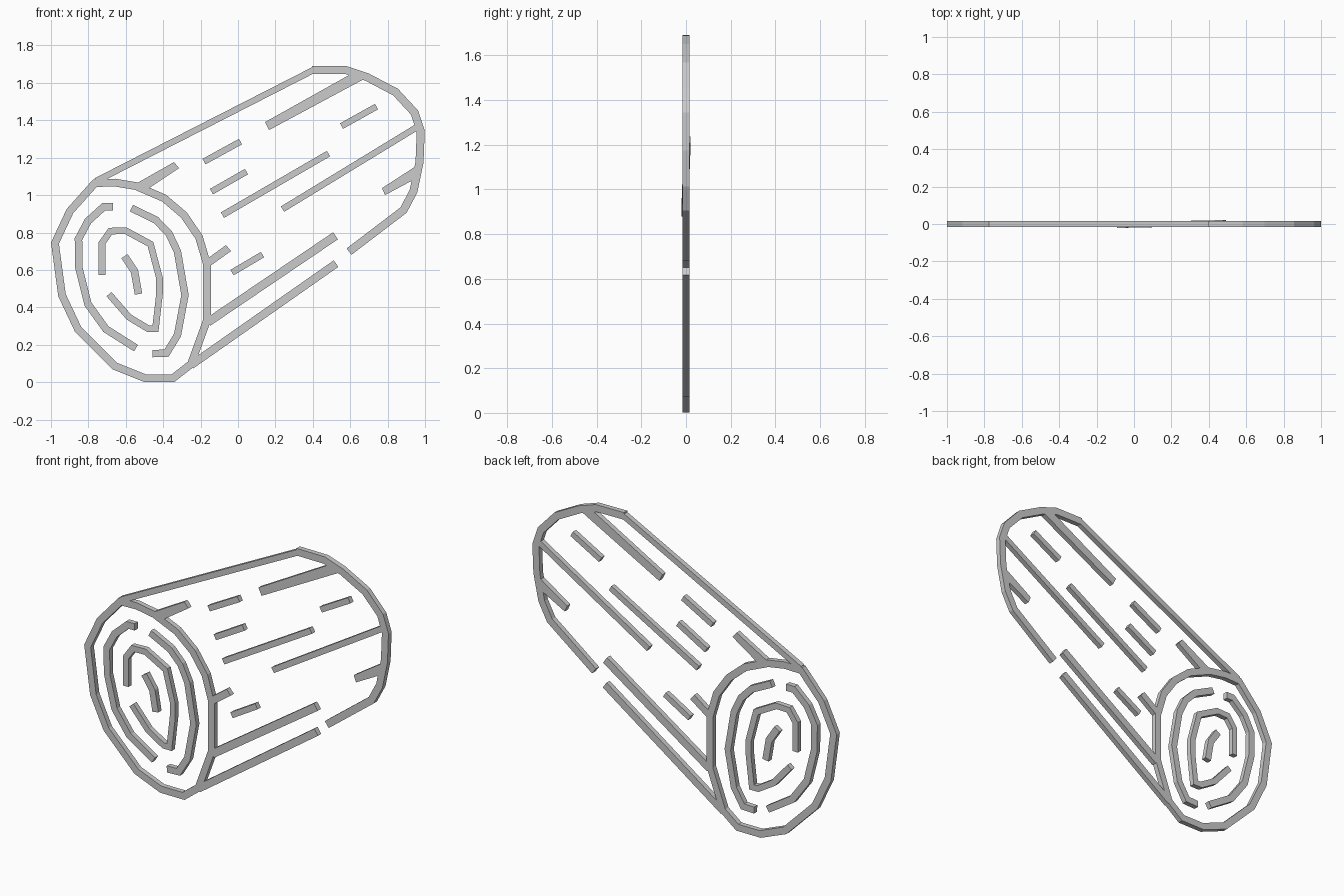
import bpy, bmesh
from mathutils import Vector

if "Cube" in bpy.data.objects:
    bpy.data.objects.remove(bpy.data.objects["Cube"])

S = 187.0            # sketch units per metre
DEPTH = 0.03         # thickness of the flat emblem


def to_world(p):
    return Vector(((p[0] - 238) / S, (382 - p[1]) / S))


def finish(name, bm):
    bmesh.ops.recalc_face_normals(bm, faces=bm.faces)
    me = bpy.data.meshes.new(name)
    bm.to_mesh(me)
    bm.free()
    ob = bpy.data.objects.new(name, me)
    bpy.context.collection.objects.link(ob)
    return ob


def ribbon(name, path, width, closed=False, tilt=0.0):
    """Flat mitred band of rectangular section following a path."""
    pts = [to_world(p) for p in path]
    n, h, d = len(pts), width / S / 2, DEPTH / 2
    bm = bmesh.new()
    rows = []
    for i, p in enumerate(pts):
        a = (p - pts[i - 1]).normalized() if closed or i > 0 else None
        b = (pts[(i + 1) % n] - p).normalized() if closed or i < n - 1 else None
        a, b = a or b, b or a
        na, nb = Vector((-a.y, a.x)), Vector((-b.y, b.x))
        m = (na + nb).normalized()
        m *= h / max(m.dot(na), 0.5)
        y = tilt * (2 * i / (n - 1) - 1)
        rows.append([bm.verts.new((p.x + s * m.x, y + t * d, p.y + s * m.y))
                     for s, t in ((1, -1), (1, 1), (-1, 1), (-1, -1))])
    for i in range(n if closed else n - 1):
        r, q = rows[i], rows[(i + 1) % n]
        for k in range(4):
            j = (k + 1) % 4
            bm.faces.new((r[k], r[j], q[j], q[k]))
    if not closed:
        bm.faces.new(rows[0])
        bm.faces.new(rows[-1])
    return finish(name, bm)


def plate(name, outline):
    """Extruded polygon for bark strips with slanted ends."""
    bm = bmesh.new()
    pts = [to_world(p) for p in outline]
    f = bm.faces.new([bm.verts.new((p.x, -DEPTH / 2, p.y)) for p in pts])
    ext = bmesh.ops.extrude_face_region(bm, geom=[f], use_keep_orig=True)
    vs = [e for e in ext["geom"] if isinstance(e, bmesh.types.BMVert)]
    bmesh.ops.translate(bm, verts=vs, vec=(0, DEPTH, 0))
    return finish(name, bm)


# Cut face rim
ribbon("end_rim", [(95, 183), (70, 211), (55, 243), (62, 295), (78, 329), (115, 366),
                   (145, 378), (173, 378), (191, 364), (207, 320), (207, 264), (199, 237),
                   (184, 215), (164, 198), (136, 186), (115, 182.5)], 7.7, closed=True)

# Growth rings
ribbon("outer_ring_left", [(113, 206.5), (104, 206.5), (88, 221), (78.5, 239), (79, 268),
                           (88, 304), (106, 329), (136, 348)], 7.5)
ribbon("outer_ring_right", [(131.5, 208), (156, 220), (169, 233.5), (177.5, 251.5), (185, 295),
                            (177.5, 335), (166.5, 353), (152.5, 353.5)], 7.3)
ribbon("inner_ring", [(102, 275), (102, 243), (110.5, 231), (125.5, 230.5), (150.5, 244),
                      (159.5, 278), (159.5, 294), (155.5, 328.5), (148, 328.5), (129, 317),
                      (109, 294)], 6.6)
ribbon("core", [(124.5, 256), (134.5, 271), (138.5, 294)], 7.5)

# Log silhouette
ribbon("top_edge", [(96, 181), (314, 69.7)], 6.3)
ribbon("far_end", [(312, 69.7), (346, 70), (367, 77), (395.5, 92), (414.5, 112.5), (420.7, 131),
                   (419.5, 162), (413.5, 191), (403.5, 210), (349, 251.5)], 8)
ribbon("bottom_edge", [(191, 365), (336, 263.5)], 8)
ribbon("lower_bark_line", [(208, 322), (335.5, 235.7)], 8.5)

# Bark dashes
dashes = [((341.5, 126), (376.5, 106.5)), ((204, 161.5), (240.5, 141.5)),
          ((211.5, 191.5), (246.5, 171.5)), ((282.5, 209), (417, 127)),
          ((232, 272.5), (262.5, 254.5))]
for i, line in enumerate(dashes):
    ribbon(f"bark_dash_{i + 1}", line, 6.3)
ribbon("long_bark_dash", [(222.5, 215), (328.5, 153.5)], 6.3, tilt=0.006)

# Bark strips that meet the rims at a slant
strips = [[(265, 122), (349, 75), (364, 79), (269, 130)],
          [(382, 188), (416, 166), (413, 180), (385, 195)],
          [(137, 183), (174, 162), (179, 168), (149, 188)],
          [(208, 258), (226, 245), (231, 251), (210, 266)]]
for i, quad in enumerate(strips):
    plate(f"bark_strip_{i + 1}", quad)
